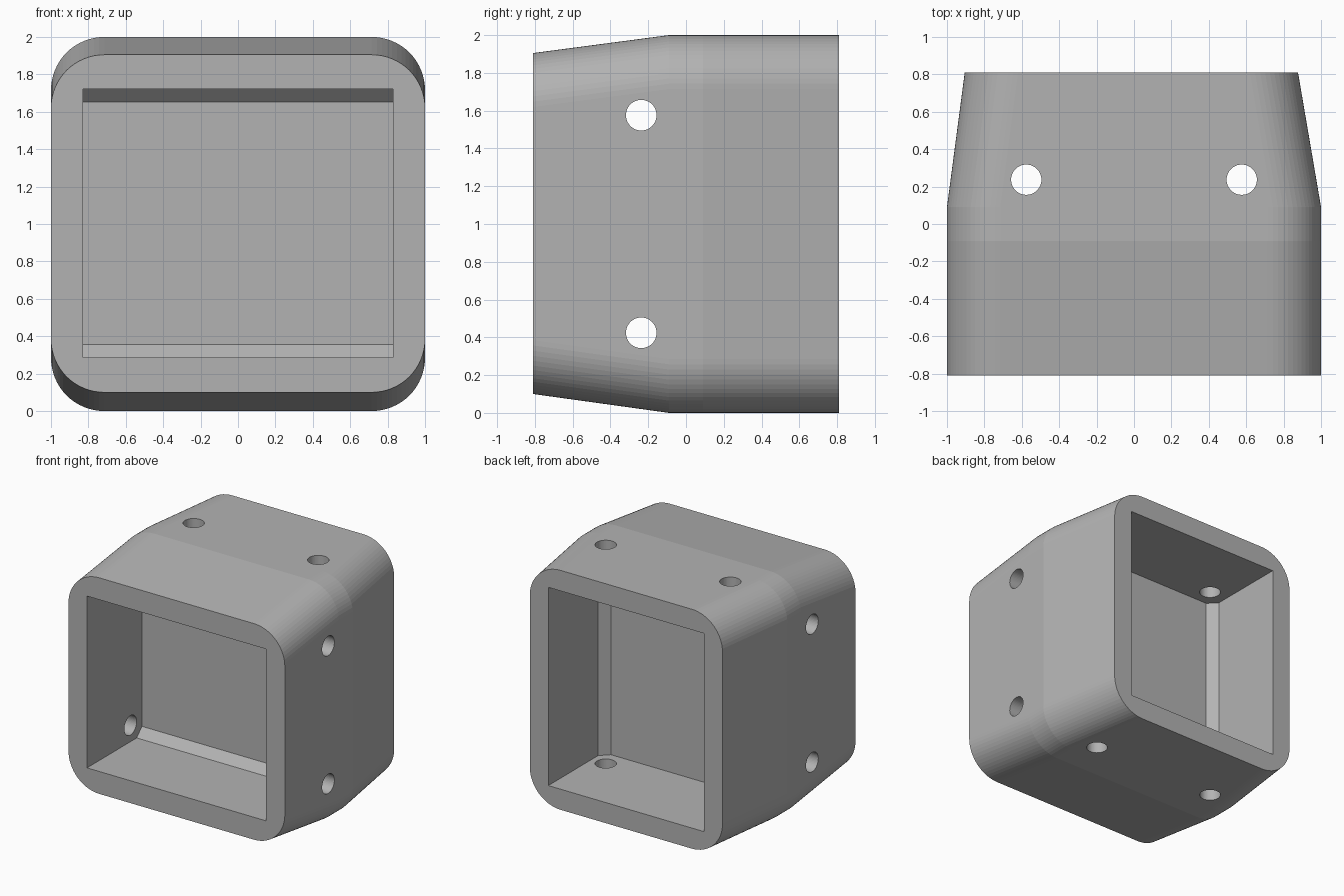
import bpy
import bmesh
import math

cube = bpy.data.objects.get("Cube")
if cube:
    bpy.data.objects.remove(cube, do_unlink=True)

grey = bpy.data.materials.new("plain grey")
grey.use_nodes = True
GREY = (0.45, 0.45, 0.45, 1)
grey.diffuse_color = GREY
grey.node_tree.nodes["Principled BSDF"].inputs["Base Color"].default_value = GREY

DEPTH = 0.81       # half length along y
KINK = 0.09        # where the tapers begin
RADIUS = 0.285
CHAMFER = 0.07
HOLE_Y = 0.237


def section(x0, x1, z0, z1, radius=0, steps=16):
    """Rectangle outline in x and z, with optional rounded corners."""
    if not radius:
        return [(x1, z1), (x0, z1), (x0, z0), (x1, z0)]
    r = radius
    centres = [(x1 - r, z1 - r), (x0 + r, z1 - r), (x0 + r, z0 + r), (x1 - r, z0 + r)]
    points = []
    for quarter, (cx, cz) in enumerate(centres):
        for i in range(steps + 1):
            a = (quarter + i / steps) * math.pi / 2
            points.append((cx + r * math.cos(a), cz + r * math.sin(a)))
    return points


def loft(name, stations):
    """Closed solid through a list of (y, outline) stations."""
    bm = bmesh.new()
    rings = [[bm.verts.new((x, y, z)) for x, z in pts] for y, pts in stations]
    for a, b in zip(rings, rings[1:]):
        for i in range(len(a)):
            j = (i + 1) % len(a)
            bm.faces.new((a[i], a[j], b[j], b[i]))
    bm.faces.new(rings[0])
    bm.faces.new(rings[-1])
    bmesh.ops.recalc_face_normals(bm, faces=bm.faces)
    mesh = bpy.data.meshes.new(name)
    bm.to_mesh(mesh)
    bm.free()
    mesh.materials.append(grey)
    obj = bpy.data.objects.new(name, mesh)
    bpy.context.collection.objects.link(obj)
    return obj


def drill(name, location, rotation):
    bpy.ops.mesh.primitive_cylinder_add(vertices=48, radius=0.081, depth=3,
                                        location=location, rotation=rotation)
    obj = bpy.context.object
    obj.name = name
    obj.data.materials.append(grey)
    return obj


def cut(target, cutter):
    mod = target.modifiers.new(cutter.name, "BOOLEAN")
    mod.operation = "DIFFERENCE"
    mod.solver = "EXACT"
    mod.object = cutter
    bpy.context.view_layer.objects.active = target
    bpy.ops.object.modifier_apply(modifier=mod.name)
    bpy.data.objects.remove(cutter, do_unlink=True)


# Rounded body: front tapers in height, back tapers in width
full = section(-1, 1, 0, 2, RADIUS)
body = loft("connector_body", [
    (-DEPTH, section(-1, 1, 0.1, 1.905, RADIUS)),
    (-KINK, full),
    (KINK, full),
    (DEPTH, section(-0.905, 0.877, 0, 2, RADIUS)),
])

# Front socket, chamfered along the top and bottom of its floor
x, z0, z1, c = 0.828, 0.287, 1.722, CHAMFER
mouth = section(-x, x, z0, z1)
cut(body, loft("front_socket", [
    (-1, mouth), (-KINK - c + 0.005, mouth),
    (-KINK + 0.005, section(-x, x, z0 + c, z1 - c))]))

# Back socket, chamfered along the two sides of its floor
x0, x1, z0, z1 = -0.735, 0.705, 0.172, 1.828
mouth = section(x0, x1, z0, z1)
cut(body, loft("back_socket", [
    (1, mouth), (KINK + c - 0.005, mouth),
    (KINK - 0.005, section(x0 + c, x1 - c, z0, z1))]))

# Screw holes: across the front socket and down through the back socket
for side in (-1, 1):
    cut(body, drill("side_hole", (0, -HOLE_Y, 1 + side * 0.576), (0, math.pi / 2, 0)))
    cut(body, drill("top_hole", (side * 0.576, HOLE_Y, 1), (0, 0, 0)))

for poly in body.data.polygons:
    poly.use_smooth = False
